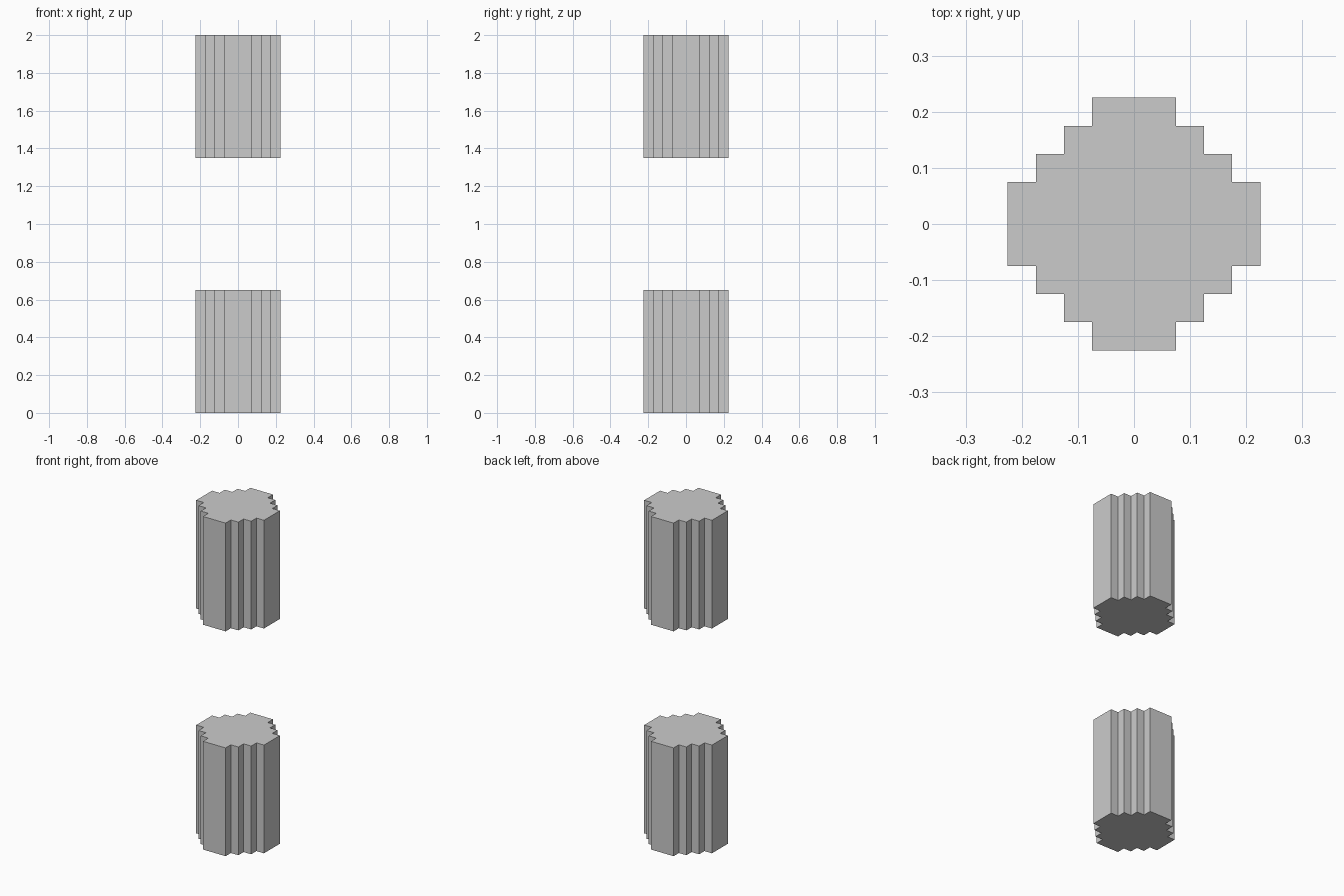
import bpy
import bmesh

if "Cube" in bpy.data.objects:
    bpy.data.objects.remove(bpy.data.objects["Cube"])

# One quarter of the stepped outline, counter-clockwise
QUARTER = [(0.225, 0.075), (0.175, 0.075), (0.175, 0.125), (0.125, 0.125),
           (0.125, 0.175), (0.075, 0.175), (0.075, 0.225)]


def stepped_outline():
    """Repeat the quarter outline by 90 degree turns."""
    points, quarter = [], QUARTER
    for _ in range(4):
        points += quarter
        quarter = [(-y, x) for x, y in quarter]
    # each turn starts on a new corner, so no points coincide
    return points


def stepped_column(name, bottom, height):
    """Extrude the stepped outline into a closed column."""
    bm = bmesh.new()
    base = bm.faces.new([bm.verts.new((x, y, 0)) for x, y in stepped_outline()])
    result = bmesh.ops.extrude_face_region(bm, geom=[base], use_keep_orig=True)
    top = [v for v in result["geom"] if isinstance(v, bmesh.types.BMVert)]
    bmesh.ops.translate(bm, verts=top, vec=(0, 0, height))
    bmesh.ops.recalc_face_normals(bm, faces=bm.faces)
    mesh = bpy.data.meshes.new(name)
    bm.to_mesh(mesh)
    bm.free()
    obj = bpy.data.objects.new(name, mesh)
    obj.location.z = bottom
    bpy.context.collection.objects.link(obj)


# Two matching columns with a gap between them
stepped_column("lower_column", 0.0, 0.65)
stepped_column("upper_column", 1.35, 0.65)
